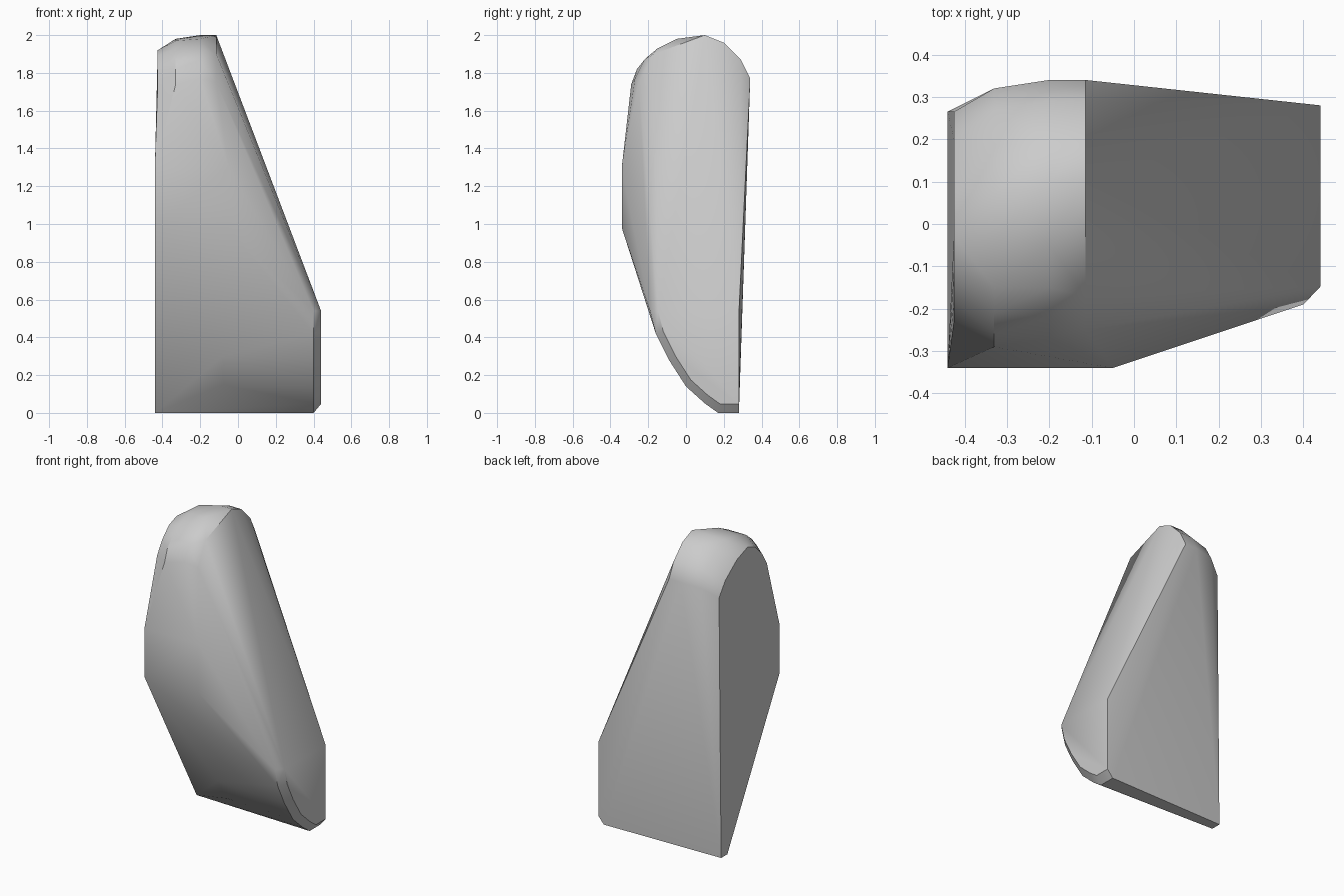
import bpy
import bmesh
from math import radians

default_cube = bpy.data.objects.get("Cube")
if default_cube:
    bpy.data.objects.remove(default_cube, do_unlink=True)


def make_material(name, colour):
    material = bpy.data.materials.new(name)
    material.use_nodes = True
    material.diffuse_color = colour
    shader = next(node for node in material.node_tree.nodes if node.type == "BSDF_PRINCIPLED")
    shader.inputs["Base Color"].default_value = colour
    return material


def section(x, outline):
    """Place a (y, z) outline at one station along x."""
    return [(x, y, z) for y, z in outline]


def inset(outline, centre, factor):
    """Shrink a (y, z) outline towards a centre."""
    cy, cz = centre
    return [(cy + (y - cy) * factor, cz + (z - cz) * factor) for y, z in outline]


def convex_block(name, points, material, sharp_angle):
    """Wrap a convex skin around the sections and shade it."""
    bm = bmesh.new()
    for point in points:
        bm.verts.new(point)
    hull = bmesh.ops.convex_hull(bm, input=bm.verts[:])
    unused = {item for key in ("geom_interior", "geom_unused") for item in hull[key]
              if isinstance(item, bmesh.types.BMVert)}
    bmesh.ops.delete(bm, geom=list(unused), context="VERTS")
    bmesh.ops.dissolve_limit(bm, angle_limit=radians(1), verts=bm.verts[:], edges=bm.edges[:])
    bmesh.ops.recalc_face_normals(bm, faces=bm.faces[:])
    mesh = bpy.data.meshes.new(name)
    bm.to_mesh(mesh)
    bm.free()
    mesh.materials.append(material)
    block = bpy.data.objects.new(name, mesh)
    bpy.context.collection.objects.link(block)
    bpy.ops.object.select_all(action="DESELECT")
    block.select_set(True)
    bpy.context.view_layer.objects.active = block
    bpy.ops.object.shade_smooth_by_angle(angle=sharp_angle)
    return block


# Rounded crown, from the back edge over the top
crown = [(.34, 1.77), (.29, 1.87), (.2, 1.96), (.1, 2)]
crown_front = [(-.05, 1.98), (-.15, 1.93), (-.22, 1.87), (-.27, 1.77)]
crown_edge = [(-.17, 1.9), (-.25, 1.75)]
crown_shoulder = [(.32, 1.76), (.27, 1.85), (.18, 1.93), (.07, 1.98), (-.04, 1.97),
                  (-.15, 1.93), (-.21, 1.88), (-.26, 1.82), (-.29, 1.74)]

# Flat side, upper curve
side_top = [(.265, 1.7), (.2, 1.79), (.08, 1.88), (-.03, 1.92), (-.11, 1.89),
            (-.18, 1.82), (-.23, 1.74)]

# Bulging front and the flat side's foot
bulge = [(-.34, 1.3), (-.34, .98)]
side_foot = [(.2, 0), (.265, 0)]

# Curved toe, with a slightly smaller end cap
toe = [(-.19, .54), (-.16, .42), (-.09, .28), (0, .14), (.1, .05), (.17, 0), (.28, 0)]
heel = (.28, .53)
toe_cap = inset(toe, heel, .91)
belly = [(-.1, .3), (0, .15)]

points = (
    section(-.44, bulge + side_foot)
    + section(-.425, side_top)
    + section(-.33, crown_shoulder)
    + section(-.2, crown + crown_front)
    + section(-.115, crown + crown_edge)
    + section(-.08, belly)
    + section(-.05, bulge)
    + section(.4, toe)
    + section(.44, toe_cap + [heel])
)

stone_grey = make_material("stone grey", (.6, .6, .6, 1))
convex_block("tapered_block", points, stone_grey, radians(32))
